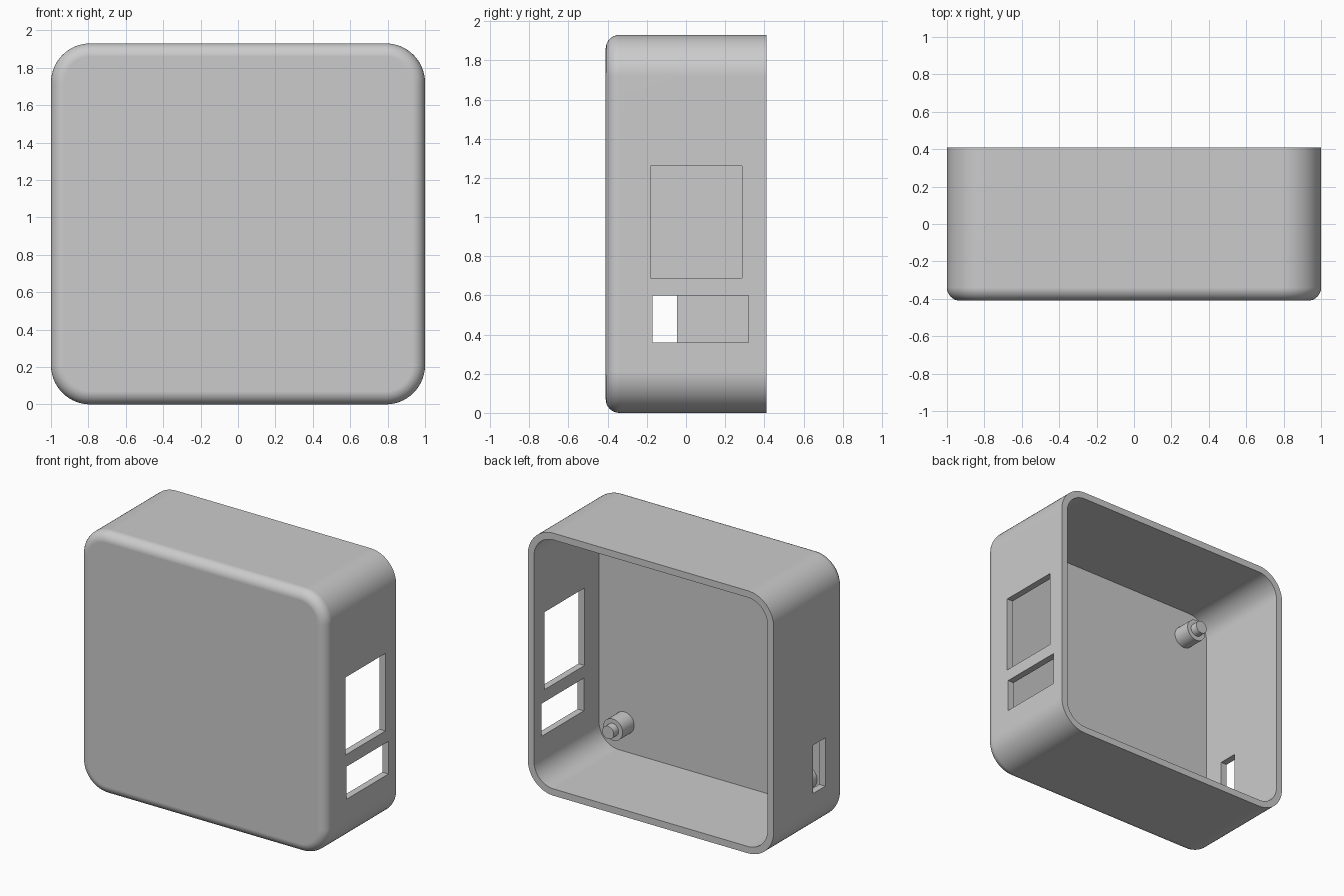
import bpy, bmesh, math

if "Cube" in bpy.data.objects:
    bpy.data.objects.remove(bpy.data.objects["Cube"])

HX, HY, H = 1.0, 0.41, 1.93      # half width, half depth, height
HZ = H / 2
CORNER, FILLET = 0.21, 0.07
WALL, PLATE = 0.05, 0.063

grey = bpy.data.materials.new("plain grey")
grey.use_nodes = True
grey.diffuse_color = (0.6, 0.6, 0.6, 1)
grey.node_tree.nodes["Principled BSDF"].inputs["Base Color"].default_value = (0.6, 0.6, 0.6, 1)


def finish(name, bm):
    bmesh.ops.recalc_face_normals(bm, faces=bm.faces)
    mesh = bpy.data.meshes.new(name)
    bm.to_mesh(mesh)
    bm.free()
    mesh.materials.append(grey)
    obj = bpy.data.objects.new(name, mesh)
    bpy.context.collection.objects.link(obj)
    return obj


def activate(obj):
    bpy.ops.object.select_all(action='DESELECT')
    obj.select_set(True)
    bpy.context.view_layer.objects.active = obj


def rounded_ring(bm, inset, y, steps=14):
    """Rounded rectangle of vertices in the plane at depth y."""
    r = CORNER - inset
    ring = []
    for k, (sx, sz) in enumerate([(1, 1), (-1, 1), (-1, -1), (1, -1)]):
        for i in range(steps + 1):
            a = math.pi / 2 * (k + i / steps)
            ring.append(bm.verts.new((sx * (HX - CORNER) + r * math.cos(a), y,
                                      HZ + sz * (HZ - CORNER) + r * math.sin(a))))
    return ring


# Case: front plate, rounded front edge, outer wall, rim, inner wall, inner floor
bm = bmesh.new()
sections = []
for i in range(9):
    a = math.pi / 2 * i / 8
    sections.append((FILLET * (1 - math.sin(a)), -HY + FILLET * (1 - math.cos(a))))
sections += [(0, HY), (WALL, HY), (WALL, -HY + PLATE)]
rings = [rounded_ring(bm, *s) for s in sections]
for a, b in zip(rings, rings[1:]):
    for i in range(len(a)):
        j = (i + 1) % len(a)
        bm.faces.new((a[i], a[j], b[j], b[i]))
bm.faces.new(rings[0])
bm.faces.new(rings[-1])
case = finish("case", bm)


# Side openings: side, y range, z range
openings = [
    ("large_opening", 1, (-0.18, 0.285), (0.69, 1.26)),
    ("small_opening", 1, (-0.17, 0.32), (0.36, 0.60)),
    ("slot_opening", -1, (-0.19, -0.045), (0.32, 0.675)),
]
for name, side, (y0, y1), (z0, z1) in openings:
    bm = bmesh.new()
    bmesh.ops.create_cube(bm, size=1)
    for v in bm.verts:
        v.co = (side * HX + v.co.x * 0.2, y0 + (v.co.y + 0.5) * (y1 - y0),
                z0 + (v.co.z + 0.5) * (z1 - z0))
    cutter = finish(name, bm)
    cutter.hide_render = True
    cut = case.modifiers.new(name, 'BOOLEAN')
    cut.object, cut.operation, cut.solver = cutter, 'DIFFERENCE', 'EXACT'
    activate(case)
    bpy.ops.object.modifier_apply(modifier=name)
    bpy.data.objects.remove(cutter)

activate(case)
bpy.ops.object.shade_smooth_by_angle(angle=math.radians(30))
normals = case.modifiers.new("flat_panels", 'WEIGHTED_NORMAL')
normals.keep_sharp = True


# Stepped mounting posts inside the four corners
def post(name, x, z, segments=32):
    bm = bmesh.new()
    profile = [(0.08, -HY + PLATE - 0.01), (0.08, -0.212), (0.047, -0.212), (0.047, -0.156)]
    loops = [[bm.verts.new((x + r * math.cos(2 * math.pi * i / segments), y,
                            z + r * math.sin(2 * math.pi * i / segments)))
              for i in range(segments)] for r, y in profile]
    for a, b in zip(loops, loops[1:]):
        for i in range(segments):
            j = (i + 1) % segments
            bm.faces.new((a[i], a[j], b[j], b[i]))
    bm.faces.new(loops[0])
    bm.faces.new(loops[-1])
    activate(finish(name, bm))
    bpy.ops.object.shade_smooth_by_angle(angle=math.radians(30))


for sx, side in ((1, "left"), (-1, "right")):
    for sz, level in ((1, "upper"), (-1, "lower")):
        post(f"{level}_{side}_post", sx * 0.744, HZ + sz * 0.705)
